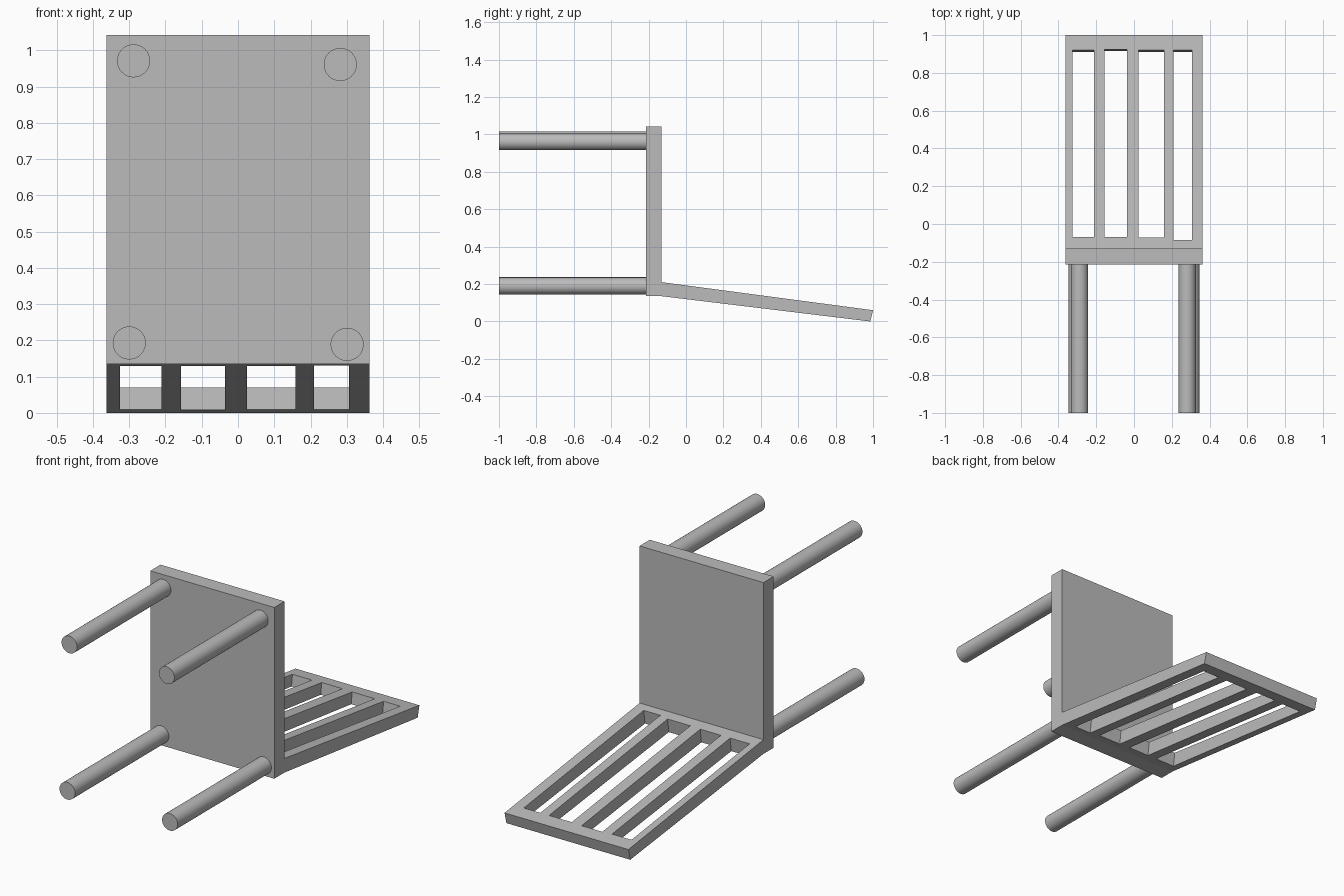
import bpy, bmesh, math
from mathutils import Vector

if "Cube" in bpy.data.objects:
    bpy.data.objects.remove(bpy.data.objects["Cube"], do_unlink=True)

# One plain grey for the whole chair
grey = bpy.data.materials.new("plain grey")
grey.use_nodes = True
colour = (0.5, 0.5, 0.5, 1)
grey.diffuse_color = colour
grey.node_tree.nodes["Principled BSDF"].inputs["Base Color"].default_value = colour


def extrude_profile(name, points, x0, x1):
    """Side profile in (y, z) drawn out from x0 to x1."""
    bm = bmesh.new()
    face = bm.faces.new([bm.verts.new((x0, y, z)) for y, z in points])
    out = bmesh.ops.extrude_face_region(bm, geom=[face])
    verts = [v for v in out["geom"] if isinstance(v, bmesh.types.BMVert)]
    bmesh.ops.translate(bm, verts=verts, vec=(x1 - x0, 0, 0))
    bmesh.ops.recalc_face_normals(bm, faces=bm.faces)
    mesh = bpy.data.meshes.new(name)
    bm.to_mesh(mesh)
    bm.free()
    mesh.materials.append(grey)
    obj = bpy.data.objects.new(name, mesh)
    bpy.context.collection.objects.link(obj)
    return obj


# Seat board and leaning backrest share one side profile
HALF_W = 0.363
TOP_IN, TOP_OUT = Vector((-0.13, 0.21)), Vector((1.0, 0.06))
profile = [(-0.215, 0.135), (-0.13, 0.135), (0.985, 0), TOP_OUT,
           TOP_IN, (-0.13, 1.042), (-0.215, 1.042)]
chair = extrude_profile("seat_and_backrest", profile, -HALF_W, HALF_W)

# Slots cut square through the backrest: x0, x1, y start, y end
slots = [(-0.325, -0.211, -0.068, 0.92), (-0.157, -0.036, -0.068, 0.925),
         (0.025, 0.158, -0.072, 0.92), (0.209, 0.306, -0.084, 0.92)]
along = (TOP_OUT - TOP_IN).normalized()
normal = Vector((-along.y, along.x))
for x0, x1, y0, y1 in slots:
    a, b = [TOP_IN + along * ((y - TOP_IN.x) / along.x) for y in (y0, y1)]
    up, down = normal * 0.03, normal * -0.15
    cutter = extrude_profile("slot_cutter", [a + down, b + down, b + up, a + up], x0, x1)
    cutter.hide_render = True
    cut = chair.modifiers.new("slot", "BOOLEAN")
    cut.operation, cut.solver, cut.object = "DIFFERENCE", "EXACT", cutter
    bpy.context.view_layer.objects.active = chair
    bpy.ops.object.modifier_apply(modifier=cut.name)
    bpy.data.objects.remove(cutter, do_unlink=True)

# Round legs pointing forward from the seat
legs = {"upper_right_leg": (-0.288, 0.971), "upper_left_leg": (0.282, 0.961),
        "lower_right_leg": (-0.3, 0.193), "lower_left_leg": (0.301, 0.189)}
for name, (x, z) in legs.items():
    bpy.ops.mesh.primitive_cylinder_add(vertices=48, radius=0.0455, depth=0.785,
                                        location=(x, -0.6075, z),
                                        rotation=(math.pi / 2, 0, 0))
    leg = bpy.context.object
    leg.name = name
    leg.data.materials.append(grey)
    bpy.ops.object.shade_smooth_by_angle(angle=math.radians(30))
